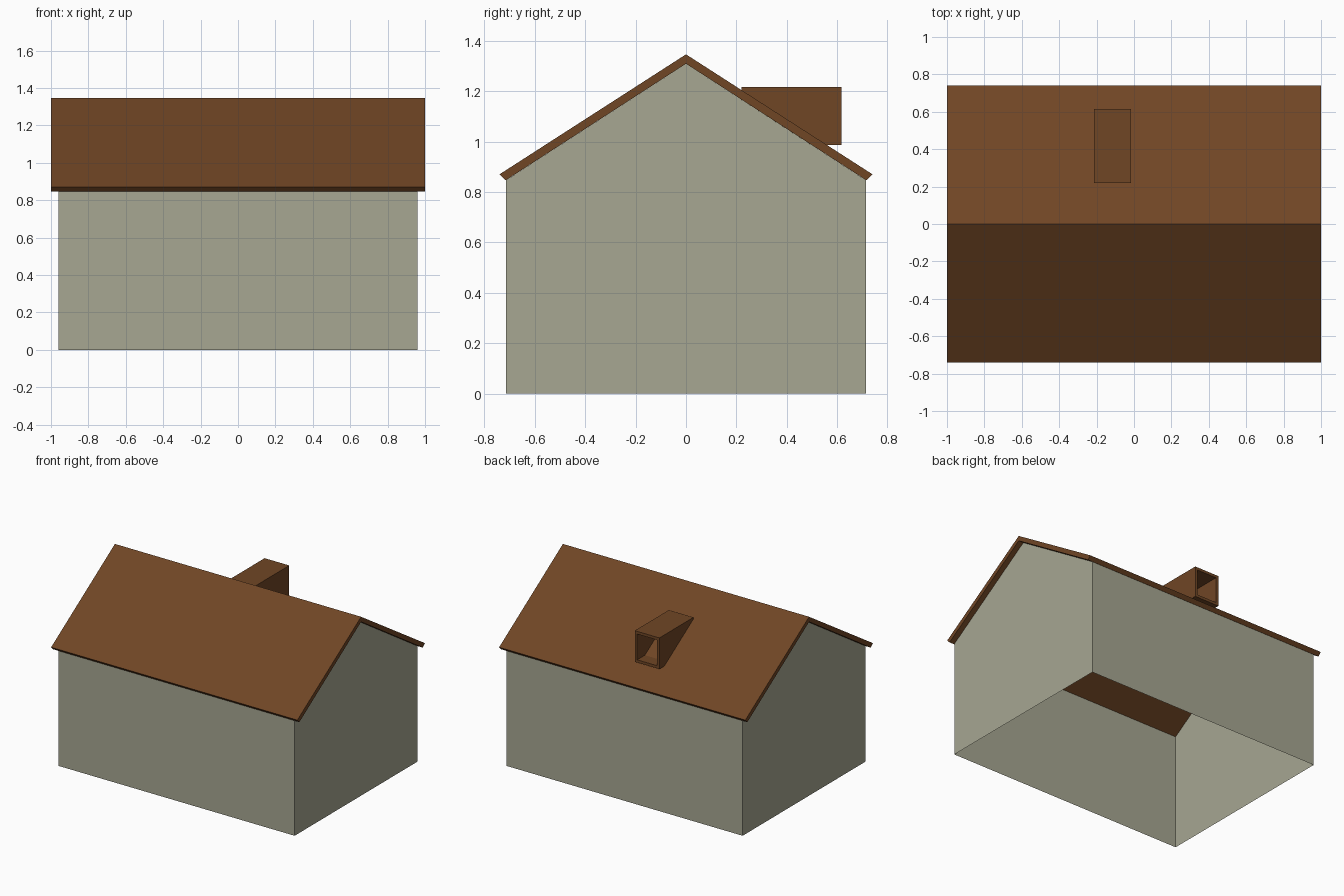
import bpy, bmesh

if "Cube" in bpy.data.objects:
    bpy.data.objects.remove(bpy.data.objects["Cube"])

def material(name, rgb):
    m = bpy.data.materials.new(name)
    m.diffuse_color = (*rgb, 1)
    m.use_nodes = True
    m.node_tree.nodes["Principled BSDF"].inputs["Base Color"].default_value = m.diffuse_color
    return m

STONE = material("grey_stone", (0.385, 0.385, 0.288))
BROWN = material("brown_roofing", (0.162, 0.061, 0.0185))

def finish(bm, name, mat):
    mesh = bpy.data.meshes.new(name)
    bm.to_mesh(mesh)
    bm.free()
    mesh.materials.append(mat)
    obj = bpy.data.objects.new(name, mesh)
    bpy.context.collection.objects.link(obj)
    return obj

def extrude_profile(bm, yz, x):
    """Solid prism: (y, z) outline extruded from -x to x."""
    face = bm.faces.new([bm.verts.new((-x, y, z)) for y, z in yz])
    out = bmesh.ops.extrude_face_region(bm, geom=[face], use_keep_orig=True)
    verts = [g for g in out["geom"] if isinstance(g, bmesh.types.BMVert)]
    bmesh.ops.translate(bm, verts=verts, vec=(2 * x, 0, 0))
    bmesh.ops.recalc_face_normals(bm, faces=bm.faces)

# Walls: thin gabled shell, open underneath and under the roof
bm = bmesh.new()
extrude_profile(bm, [(-0.714, 0), (0.714, 0), (0.714, 0.847),
                     (0, 1.309), (-0.714, 0.847)], 0.96)
bm.normal_update()
bmesh.ops.delete(bm, geom=[f for f in bm.faces if abs(f.normal.z) > 0.5],
                 context='FACES')
finish(bm, "walls", STONE)

# Roof: folded slab with eaves cut square to the slope
bm = bmesh.new()
extrude_profile(bm, [(-0.74, 0.87), (-0.716, 0.846), (0, 1.309),
                     (0.716, 0.846), (0.74, 0.87), (0, 1.346)], 1.0)
finish(bm, "roof", BROWN)

# Dormer: rectangular tube through the back slope, open to the back
bm = bmesh.new()
X0, X1, Z0, Z1, T = -0.215, -0.015, 0.987, 1.216, 0.02
Y0, Y1 = 0.22, 0.616

def ring(y, t):
    return [bm.verts.new((x, y, z)) for x, z in
            ((X0 + t, Z0 + t), (X1 - t, Z0 + t), (X1 - t, Z1 - t), (X0 + t, Z1 - t))]

rings = [ring(Y0, 0), ring(Y1, 0), ring(Y1, T), ring(Y0, T)]
for a, b in zip(rings, rings[1:] + rings[:1]):
    for i in range(4):
        j = (i + 1) % 4
        bm.faces.new((a[i], a[j], b[j], b[i]))
bmesh.ops.recalc_face_normals(bm, faces=bm.faces)
finish(bm, "dormer_tube", BROWN)
